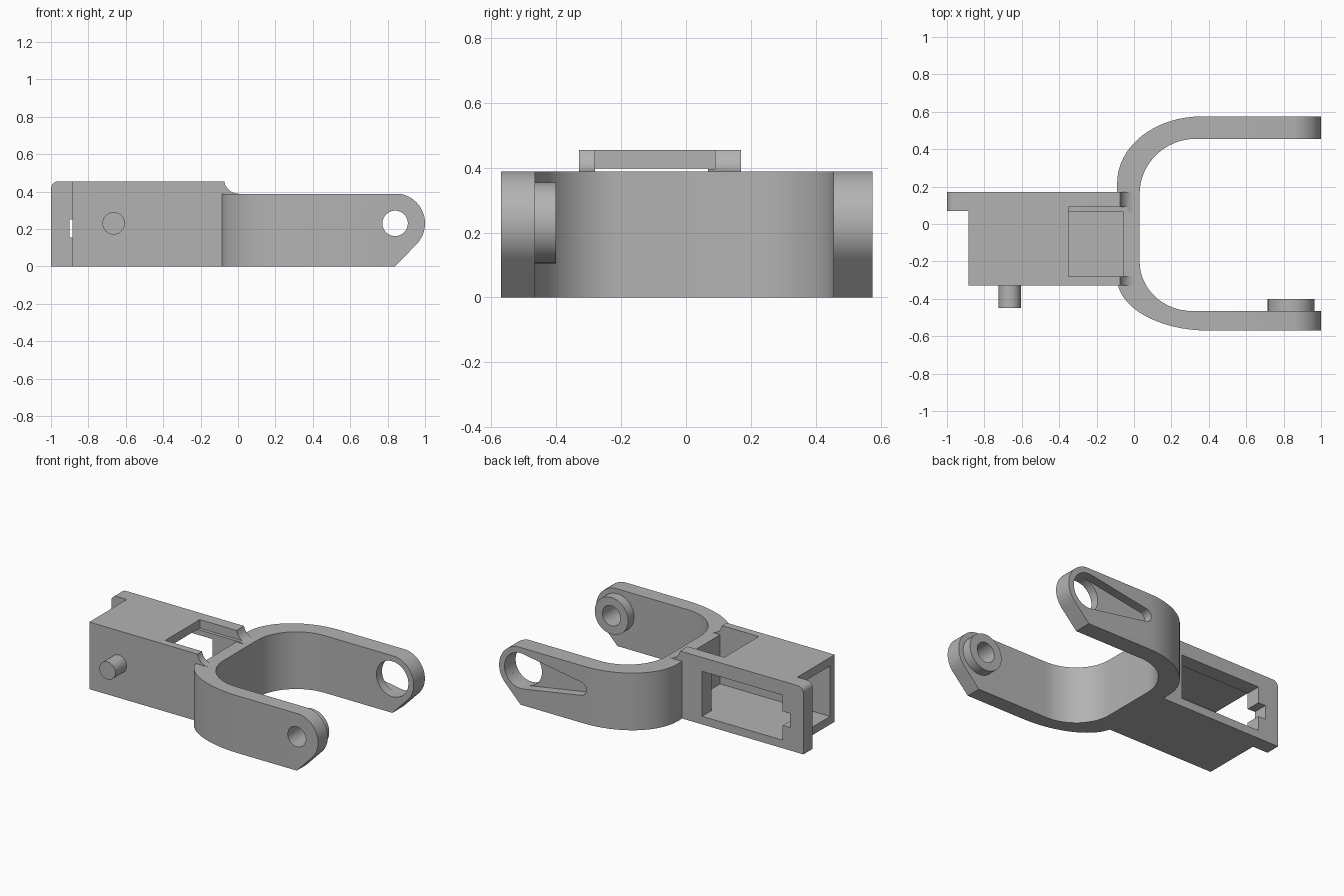
import bpy
import bmesh
from math import sin, cos, radians
from mathutils import Vector

cube = bpy.data.objects.get("Cube")
if cube:
    bpy.data.objects.remove(cube, do_unlink=True)

grey = bpy.data.materials.new("plain grey")
grey.use_nodes = True
grey.diffuse_color = (0.45, 0.45, 0.45, 1)
grey.node_tree.nodes["Principled BSDF"].inputs["Base Color"].default_value = grey.diffuse_color


def prism(name, pts, lo, hi, axis):
    """Extrude a flat outline along z (outline in xy) or y (outline in xz)."""
    bm = bmesh.new()
    place = (lambda a, b: (a, b, lo)) if axis == "z" else (lambda a, b: (a, lo, b))
    face = bm.faces.new([bm.verts.new(place(a, b)) for a, b in pts])
    new = bmesh.ops.extrude_face_region(bm, geom=[face])["geom"]
    step = Vector((0, 0, hi - lo)) if axis == "z" else Vector((0, hi - lo, 0))
    bmesh.ops.translate(bm, vec=step, verts=[v for v in new if isinstance(v, bmesh.types.BMVert)])
    bmesh.ops.recalc_face_normals(bm, faces=bm.faces)
    mesh = bpy.data.meshes.new(name)
    bm.to_mesh(mesh)
    bm.free()
    mesh.materials.append(grey)
    obj = bpy.data.objects.new(name, mesh)
    bpy.context.collection.objects.link(obj)
    return obj


def box(name, x, y, z):
    return prism(name, [(x[0], z[0]), (x[1], z[0]), (x[1], z[1]), (x[0], z[1])], y[0], y[1], "y")


def arc(cx, cy, rx, ry, start, end, n=16):
    angles = [radians(start + (end - start) * i / n) for i in range(n + 1)]
    return [(cx + rx * cos(a), cy + ry * sin(a)) for a in angles]


def disc(name, x, z, r, y0, y1):
    return prism(name, arc(x, z, r, r, 0, 352.5, 47), y0, y1, "y")


def combine(target, tool, operation):
    mod = target.modifiers.new(operation, "BOOLEAN")
    mod.operation = operation
    mod.solver = "EXACT"
    mod.object = tool
    bpy.context.view_layer.objects.active = target
    bpy.ops.object.modifier_apply(modifier=mod.name)
    bpy.data.objects.remove(tool, do_unlink=True)


HOLE_X, HOLE_Z = 0.84, 0.23
FORK_TOP, BODY_TOP = 0.388, 0.455

# Fork: plan outline trimmed by the rounded, chamfered side outline
plan = [(1, 0.575)] + arc(0.36, 0.22, 0.45, 0.355, 90, 180)
plan += arc(0.4, -0.29, 0.49, 0.28, 180, 270) + [(1, -0.57), (1, -0.465)]
plan += arc(0.31, -0.2, 0.28, 0.265, 270, 180)
plan += arc(0.33, 0.16, 0.3, 0.295, 180, 90) + [(1, 0.455)]
fork = prism("clevis_fork", plan, 0, FORK_TOP, "z")
side = [(-0.5, -0.2), (0.64, -0.2), (HOLE_X, 0)]
side += arc(HOLE_X, HOLE_Z, 0.16, 0.16, -45, 90, 24) + [(HOLE_X, 0.6), (-0.5, 0.6)]
combine(fork, prism("tip_trim", side, -1, 1, "y"), "INTERSECT")

# Box housing with concave fillets running down onto the fork
profile = [(-0.885, 0), (0, 0)]
profile += arc(0.005, 0.468, 0.08, 0.08, 270, 190, 10) + [(-0.885, BODY_TOP)]
body = prism("housing", profile, -0.33, 0.17, "y")
combine(body, fork, "UNION")

# Back wall tab with a rounded top corner
tab = [(-1, 0), (-0.8, 0), (-0.8, BODY_TOP)] + arc(-0.96, 0.415, 0.04, 0.04, 90, 180, 8)
combine(body, prism("end_tab", tab, 0.07, 0.17, "y"), "UNION")

# Round peg on the front and round pad inside the front arm
combine(body, disc("peg", -0.665, HOLE_Z, 0.06, -0.45, -0.3), "UNION")
combine(body, disc("pad", HOLE_X, HOLE_Z, 0.125, -0.5, -0.4), "UNION")

# Inner cavity, top opening, and the gap over the fork
cuts = [
    box("cavity", (-1.2, -0.06), (-0.28, 0.068), (0.055, 0.397)),
    box("top_opening", (-0.35, 0.3), (-0.28, 0.09), (0.396, 0.6)),
    box("fork_gap", (-0.07, 0.3), (-0.28, 0.068), (0.3885, 0.5)),
    box("back_window", (-0.845, -0.24), (0.04, 0.3), (0.055, 0.36)),
    box("window_notch", (-0.9, -0.8), (0.04, 0.3), (0.155, 0.25)),
    disc("front_arm_hole", HOLE_X, HOLE_Z, 0.068, -0.7, -0.3),
    disc("back_arm_hole", HOLE_X, HOLE_Z, 0.12, 0.3, 0.7),
]
# Tapered blind slot on the outside of the back arm
slot = arc(HOLE_X, HOLE_Z, 0.12, 0.12, -98, 98, 24) + arc(0.39, HOLE_Z, 0.045, 0.045, 98, 262, 14)
cuts.append(prism("tapered_slot", slot, 0.515, 0.7, "y"))
for cutter in cuts:
    combine(body, cutter, "DIFFERENCE")

body.name = "clevis_bracket"
bpy.ops.object.select_all(action="DESELECT")
body.select_set(True)
bpy.context.view_layer.objects.active = body
bpy.ops.object.shade_smooth_by_angle(angle=radians(30))
